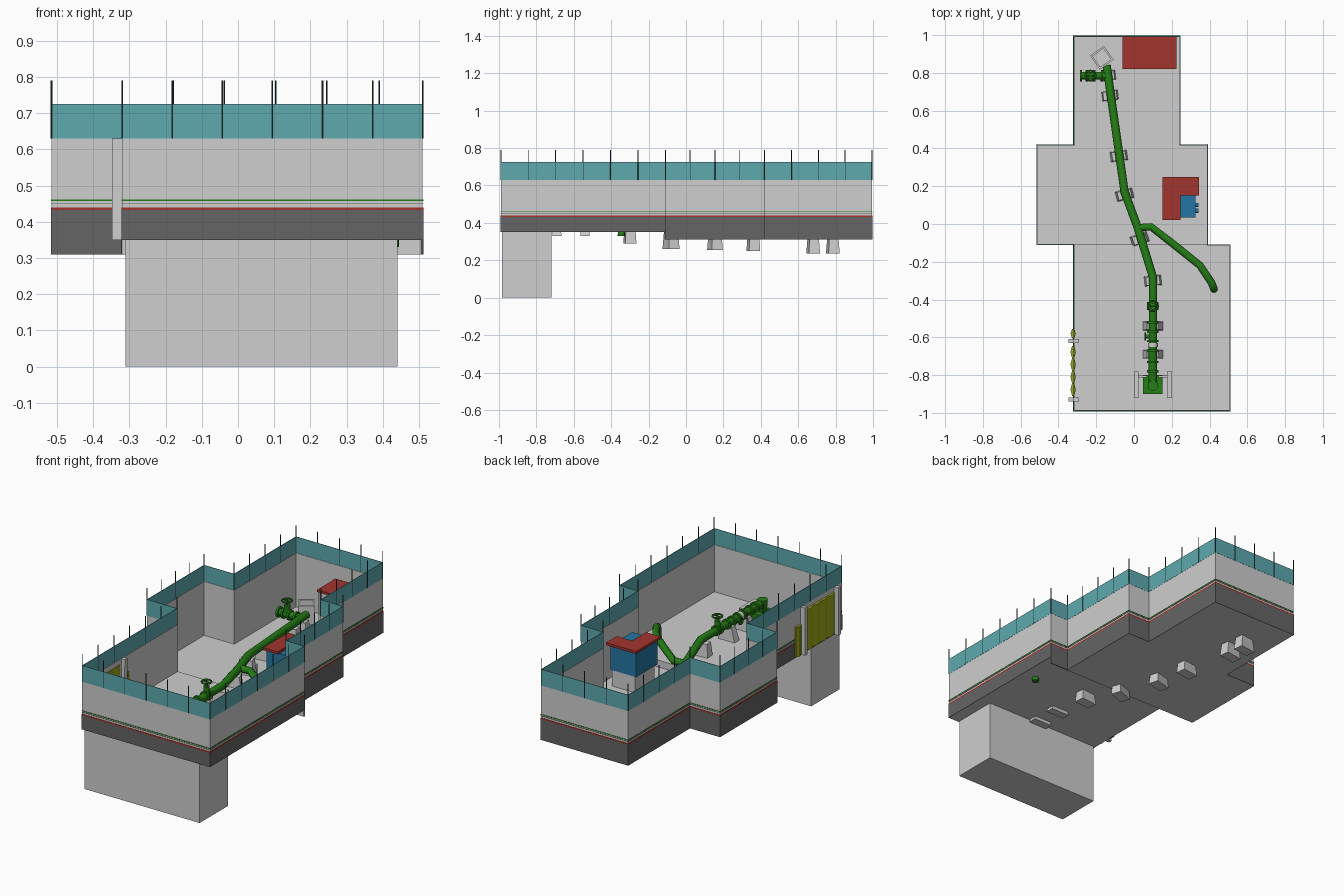
import bpy, bmesh, math
from mathutils import Vector, Matrix

cube = bpy.data.objects.get("Cube")
if cube:
    bpy.data.objects.remove(cube, do_unlink=True)


def material(name, r, g, b):
    m = bpy.data.materials.new(name)
    m.use_nodes = True
    m.diffuse_color = (r, g, b, 1)
    m.node_tree.nodes["Principled BSDF"].inputs["Base Color"].default_value = (r, g, b, 1)
    return m


GREY = material("light concrete", .62, .62, .62)
DARK = material("dark concrete", .13, .13, .13)
TEAL = material("teal fence", .11, .4, .43)
RED = material("red roof", .36, .035, .026)
GREEN = material("pipe green", .018, .21, .008)
BLUE = material("cabinet blue", .018, .18, .37)
LIME = material("gate yellow green", .33, .38, .008)
STEEL = material("dark post", .025, .045, .045)


def finish(name, bm, mat, smooth=False):
    bmesh.ops.recalc_face_normals(bm, faces=bm.faces)
    me = bpy.data.meshes.new(name)
    bm.to_mesh(me)
    bm.free()
    me.materials.append(mat)
    ob = bpy.data.objects.new(name, me)
    bpy.context.collection.objects.link(ob)
    if smooth:
        bpy.ops.object.select_all(action='DESELECT')
        ob.select_set(True)
        bpy.context.view_layer.objects.active = ob
        bpy.ops.object.shade_smooth_by_angle(angle=math.radians(40))
    return ob


def prism(bm, pts, z0, z1):
    low = [bm.verts.new((p[0], p[1], z0)) for p in pts]
    top = [bm.verts.new((p[0], p[1], z1)) for p in pts]
    bm.faces.new(low)
    bm.faces.new(top)
    for i in range(len(pts)):
        j = (i + 1) % len(pts)
        bm.faces.new((low[i], low[j], top[j], top[i]))


def rect(x0, x1, y0, y1):
    return [(x0, y0), (x1, y0), (x1, y1), (x0, y1)]


def slab(name, pts, z0, z1, mat):
    bm = bmesh.new()
    prism(bm, pts, z0, z1)
    return finish(name, bm, mat)


def rod(bm, a, b, r, sides=16):
    a, b = Vector(a), Vector(b)
    rot = (b - a).to_track_quat('Z', 'Y').to_matrix().to_4x4()
    bmesh.ops.create_cone(bm, cap_ends=True, segments=sides, radius1=r, radius2=r,
                          depth=(b - a).length, matrix=Matrix.Translation((a + b) / 2) @ rot)


def pedestal(name, x, y, z0, z1, base, top, angle):
    bm = bmesh.new()
    prism(bm, rect(-base[0], base[0], -base[1], base[1]), z0, z1)
    for v in bm.verts:
        if v.co.z > (z0 + z1) / 2:
            v.co.x *= top[0] / base[0]
            v.co.y *= top[1] / base[1]
    bmesh.ops.transform(bm, verts=bm.verts,
                        matrix=Matrix.Translation((x, y, 0)) @ Matrix.Rotation(angle, 4, 'Z'))
    return finish(name, bm, GREY)


def pipe(name, pts, r):
    cu = bpy.data.curves.new(name, 'CURVE')
    cu.dimensions = '3D'
    cu.bevel_depth = r
    cu.bevel_resolution = 4
    cu.use_fill_caps = True
    sp = cu.splines.new('POLY')
    sp.points.add(len(pts) - 1)
    for p, co in zip(sp.points, pts):
        p.co = (*co, 1)
    cu.materials.append(GREEN)
    ob = bpy.data.objects.new(name, cu)
    bpy.context.collection.objects.link(ob)
    bpy.ops.object.select_all(action='DESELECT')
    ob.select_set(True)
    bpy.context.view_layer.objects.active = ob
    bpy.ops.object.convert(target='MESH')
    bpy.ops.object.shade_smooth_by_angle(angle=math.radians(40))


def handwheel(name, x, y, z, r, axis):
    bpy.ops.mesh.primitive_torus_add(location=(x, y, z), major_radius=r, minor_radius=.005,
                                     major_segments=20, minor_segments=6,
                                     rotation=Vector(axis).to_track_quat('Z', 'Y').to_euler())
    ob = bpy.context.object
    ob.name = name
    ob.data.materials.append(GREEN)


# Compound outline: three stepped bays
outline = [(-.32, -.99), (.51, -.99), (.51, -.11), (.39, -.11), (.39, .42), (.245, .42),
           (.245, .995), (-.32, .995), (-.32, .42), (-.515, .42), (-.515, -.11), (-.32, -.11)]
N = len(outline)


def offset(d):
    out = []
    for i in range(N):
        p, q, r = (Vector(outline[k % N]) for k in (i - 1, i, i + 1))
        a, b = (q - p).normalized(), (r - q).normalized()
        out.append(q + Vector((a.y + b.y, -a.x - b.x)) * d)
    return out


def ring(name, d0, d1, z0, z1, mat):
    inner, outer = offset(d0), offset(d1)
    bm = bmesh.new()
    for i in range(N):
        j = (i + 1) % N
        mid_y = (outline[i][1] + outline[j][1]) / 2
        low = z0 if z0 is not None else (.35 if mid_y < -.2 else .31)
        prism(bm, [inner[i], inner[j], outer[j], outer[i]], low, z1)
    return finish(name, bm, mat)


# Walls, plinth skin, stripes and fence
ring("perimeter_wall", -.004, 0, None, .63, GREY)
ring("wall_plinth", 0, .002, None, .432, DARK)
ring("red_stripe", 0, .002, .432, .44, RED)
ring("dark_stripe", 0, .002, .45, .452, DARK)
ring("green_stripe", 0, .002, .457, .461, GREEN)
ring("fence_panels", -.002, .001, .63, .725, TEAL)

bm = bmesh.new()
for i in range(N):
    a, b = Vector(outline[i]), Vector(outline[(i + 1) % N])
    n = max(1, round((b - a).length / .14))
    for k in range(n):
        p = a.lerp(b, k / n)
        rod(bm, (p.x, p.y, .63), (p.x, p.y, .79), .0025, 6)
finish("fence_posts", bm, STEEL)

# Floors and basement
slab("front_floor", outline[:3] + outline[-1:], .35, .354, GREY)
slab("rear_floor", [outline[-1]] + outline[3:-1], .31, .314, GREY)
slab("floor_riser", rect(-.32, .51, -.112, -.108), .31, .354, GREY)
slab("basement_block", rect(-.31, .44, -.985, -.72), 0, .352, GREY)

# Gate and side door, folded on both faces of the wall
def folded_panel(name, y0, y1, z0, z1, folds):
    bm = bmesh.new()
    left, right = [], []
    for k in range(folds + 1):
        y = y0 + (y1 - y0) * k / folds
        d = .006 + .008 * (k % 2)
        left.append((-.322 - d, y))
        right.append((-.322 + d, y))
    for k in range(folds):
        prism(bm, [left[k], right[k], right[k + 1], left[k + 1]], z0, z1)
    finish(name, bm, LIME)


folded_panel("main_gate", -.91, -.645, .36, .6, 8)
folded_panel("side_door", -.605, -.555, .355, .53, 2)
for y in (-.93, -.62):
    slab("gate_pillar", rect(-.348, -.292, y - .011, y + .011), .35, .63, GREY)

# Control cabinet with L-shaped roof
slab("cabinet_plinth", rect(.17, .32, .05, .23), .312, .41, GREY)
slab("cabinet_body", rect(.16, .325, .035, .235), .41, .555, BLUE)
slab("cabinet_roof", [(.15, .02), (.245, .02), (.245, .15), (.345, .15), (.345, .25), (.15, .25)],
     .555, .57, RED)
bm = bmesh.new()
for y in (.07, .1):
    rod(bm, (.32, y, .5), (.342, y, .5), .011)
finish("cabinet_vents", bm, BLUE)

# Rear canopy
slab("canopy_roof", rect(-.06, .225, .82, .99), .535, .548, RED)
for x in (-.05, .215):
    for y in (.83, .98):
        slab("canopy_leg", rect(x - .004, x + .004, y - .004, y + .004), .312, .536, GREY)

# Pipeline
pipe("main_pipe", [(-.145, .84, .37), (-.05, .17, .415), (.02, -.02, .43), (.1, -.28, .45),
                   (.1, -.82, .45), (.1, -.845, .44), (.1, -.855, .42), (.1, -.855, .37)], .022)
pipe("branch_pipe", [(.02, -.02, .43), (.09, -.015, .43), (.2, -.1, .43), (.35, -.22, .43),
                     (.41, -.31, .43), (.42, -.335, .42), (.424, -.345, .4), (.424, -.345, .33)], .02)
pipe("rear_outlet", [(-.14, .785, .373), (-.275, .785, .373)], .02)

bm = bmesh.new()
for y in (-.42, -.45, -.52, -.57, -.62, -.67, -.73, -.78):
    rod(bm, (.1, y - .006, .45), (.1, y + .006, .45), .03)
for x in (-.17, -.21, -.25, -.28):
    rod(bm, (x - .006, .785, .373), (x + .006, .785, .373), .03)
rod(bm, (.1, -.855, .43), (.1, -.855, .47), .027)
finish("pipe_flanges", bm, GREEN, True)

bm = bmesh.new()
for y in (-.645, -.635):
    rod(bm, (.1, y - .005, .45), (.1, y + .005, .45), .027)
finish("pipe_coupling", bm, GREY, True)

# Valves with stems and handwheels
bm = bmesh.new()
for x, y, z in ((.1, -.435, .45), (-.23, .785, .373)):
    rod(bm, (x, y, z), (x, y, z + .055), .017)
    rod(bm, (x, y, z + .05), (x, y, z + .085), .006)
    for s in (-1, 1):
        rod(bm, (x - .025 * s, y, z + .08), (x, y, z + .08), .004, 6)
    handwheel("handwheel", x, y, z + .08, .027, (0, 0, 1))
rod(bm, (.1, -.595, .45), (.06, -.595, .45), .01)
finish("valve_stems", bm, GREEN, True)
handwheel("side_handwheel", .06, -.595, .45, .018, (1, 0, 0))

# Pipe supports: x, y, underside, pipe underside, turn
for x, y, z0, z1, turn in ((.1, -.3, .29, .43, .1), (.03, -.08, .26, .415, .34),
                           (-.05, .155, .255, .4, .25), (-.08, .36, .25, .385, .14),
                           (-.127, .68, .235, .365, .14), (-.14, .785, .235, .36, .14)):
    pedestal("pipe_support", x, y, z0, z1, (.052, .03), (.036, .022), turn)
for y in (-.54, -.69):
    pedestal("front_support", .1, y, .33, .435, (.06, .024), (.03, .018), 0)

# Front pump base between side plates
slab("pump_base", rect(.048, .152, -.9, -.8), .352, .4, GREEN)
for s in (-1, 1):
    x = .1 + s * .088
    slab("pump_side_plate", rect(x - .012, x + .012, -.92, -.78), .352, .42, GREY)
    slab("pump_bracket", rect(x - s * .035 - .023, x - s * .035 + .023, -.812, -.802), .352, .41, GREY)

# Rear open collection box
for side in range(4):
    a = math.radians(35) + side * math.pi / 2
    pedestal("collection_box_side", -.17 + .04 * math.cos(a), .88 + .04 * math.sin(a),
             .31, .42, (.005, .045), (.005, .045), a)
